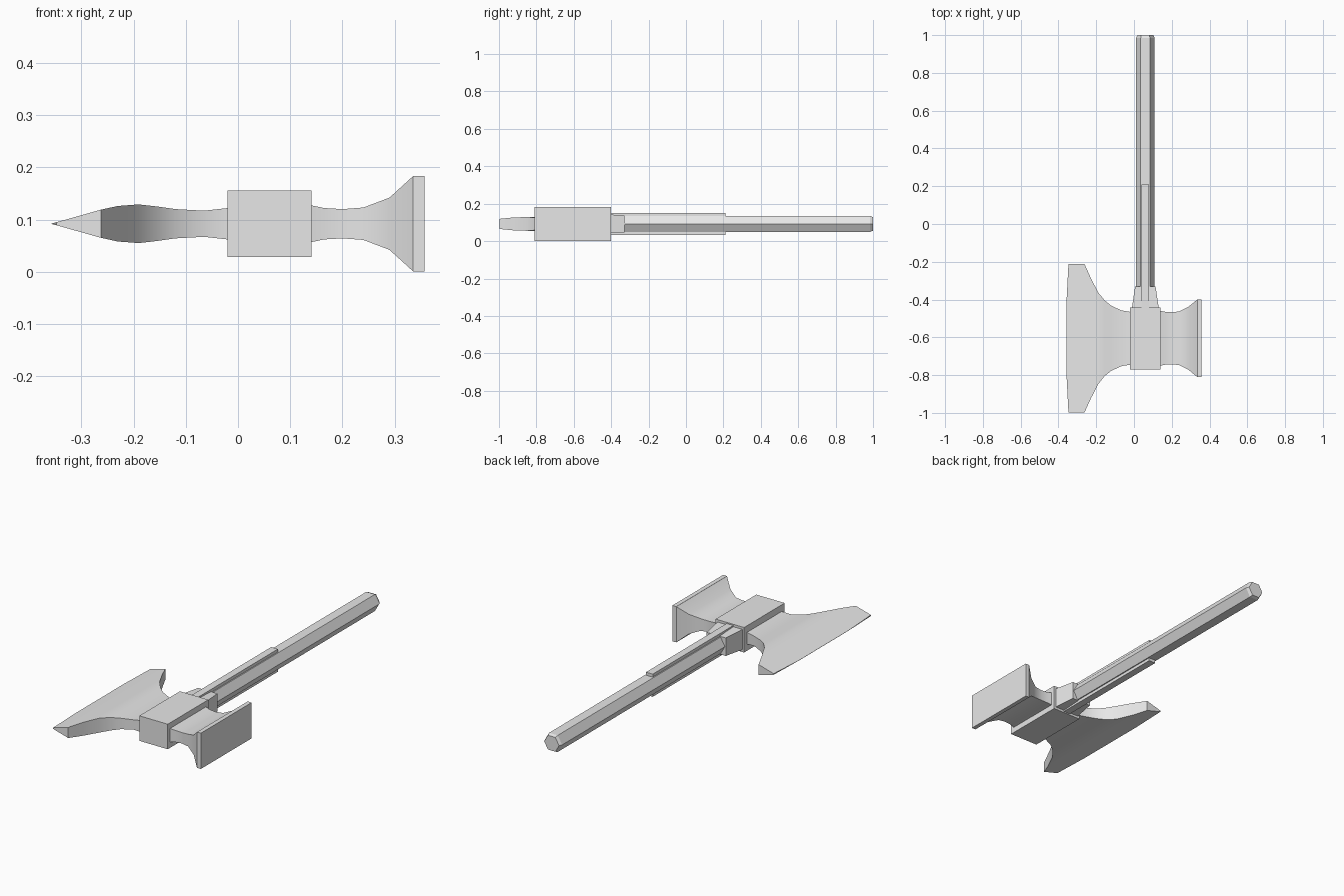
import bpy, bmesh, math

cube = bpy.data.objects.get("Cube")
if cube:
    bpy.data.objects.remove(cube, do_unlink=True)

CX, CY, CZ = 0.06, -0.605, 0.092   # centre of the head

steel = bpy.data.materials.new("plain_grey")
steel.use_nodes = True
grey = (0.8, 0.8, 0.8, 1)
steel.diffuse_color = grey
steel.node_tree.nodes["Principled BSDF"].inputs["Base Color"].default_value = grey


def loft(name, rings, smooth=None):
    """Skin a list of equal-length point rings and cap both ends."""
    bm = bmesh.new()
    rows = [[bm.verts.new(p) for p in ring] for ring in rings]
    n = len(rows[0])
    for a, b in zip(rows, rows[1:]):
        for i in range(n):
            j = (i + 1) % n
            bm.faces.new((a[i], a[j], b[j], b[i]))
    bm.faces.new(rows[0])
    bm.faces.new(rows[-1])
    bmesh.ops.recalc_face_normals(bm, faces=bm.faces)
    mesh = bpy.data.meshes.new(name)
    bm.to_mesh(mesh)
    bm.free()
    obj = bpy.data.objects.new(name, mesh)
    bpy.context.collection.objects.link(obj)
    mesh.materials.append(steel)
    if smooth:
        bpy.ops.object.select_all(action='DESELECT')
        obj.select_set(True)
        bpy.context.view_layer.objects.active = obj
        bpy.ops.object.shade_smooth_by_angle(angle=math.radians(smooth))
    return obj


def section_x(x, hy, hz):
    return [(x, CY + sy * hy, CZ + sz * hz)
            for sy, sz in ((-1, -1), (1, -1), (1, 1), (-1, 1))]


def section_y(y, hx, hz):
    return [(CX + sx * hx, y, CZ + sz * hz)
            for sx, sz in ((-1, -1), (1, -1), (1, 1), (-1, 1))]


def hexagon(y, r):
    return [(CX + r * math.cos(k * math.pi / 3), y,
             CZ + r * math.sin(k * math.pi / 3)) for k in range(6)]


# Central block of the head
loft("head_block", [section_x(-0.02, 0.164, 0.064), section_x(0.141, 0.164, 0.064)])

# Flared neck and striking plate of the hammer side
hammer = [(0.13, 0.147, 0.037), (0.141, 0.145, 0.035), (0.165, 0.14, 0.03), (0.2, 0.138, 0.028),
          (0.24, 0.142, 0.031), (0.29, 0.168, 0.05), (0.335, 0.205, 0.091)]
loft("hammer_neck", [section_x(*s) for s in hammer], 35)
loft("hammer_face", [section_x(0.335, 0.205, 0.0915), section_x(0.357, 0.205, 0.0915)])

# Axe blade, thinning to a slightly bowed edge
axe = [(-0.01, 0.14, 0.032), (-0.02, 0.14, 0.03), (-0.065, 0.147, 0.025),
       (-0.12, 0.172, 0.028), (-0.155, 0.2, 0.033), (-0.19, 0.243, 0.037),
       (-0.23, 0.322, 0.034), (-0.262, 0.393, 0.027), (-0.347, 0.393, 0.003),
       (-0.357, 0.2, 0.0005)]
loft("axe_blade", [section_x(*s) for s in axe], 30)

# Tapered collar where the handle enters the head
loft("collar", [section_y(-0.445, 0.071, 0.052), section_y(-0.33, 0.054, 0.046)])

# Six-sided handle with a chamfered end
loft("handle", [hexagon(-0.5, 0.049), hexagon(0.985, 0.049), hexagon(1.0, 0.042)])

# Reinforcing strips above and below the handle
for name, side in (("upper_strip", 1), ("lower_strip", -1)):
    strip = loft(name, [section_y(-0.445, 0.019, 0.012), section_y(0.21, 0.019, 0.012)])
    strip.location.z = side * 0.046
